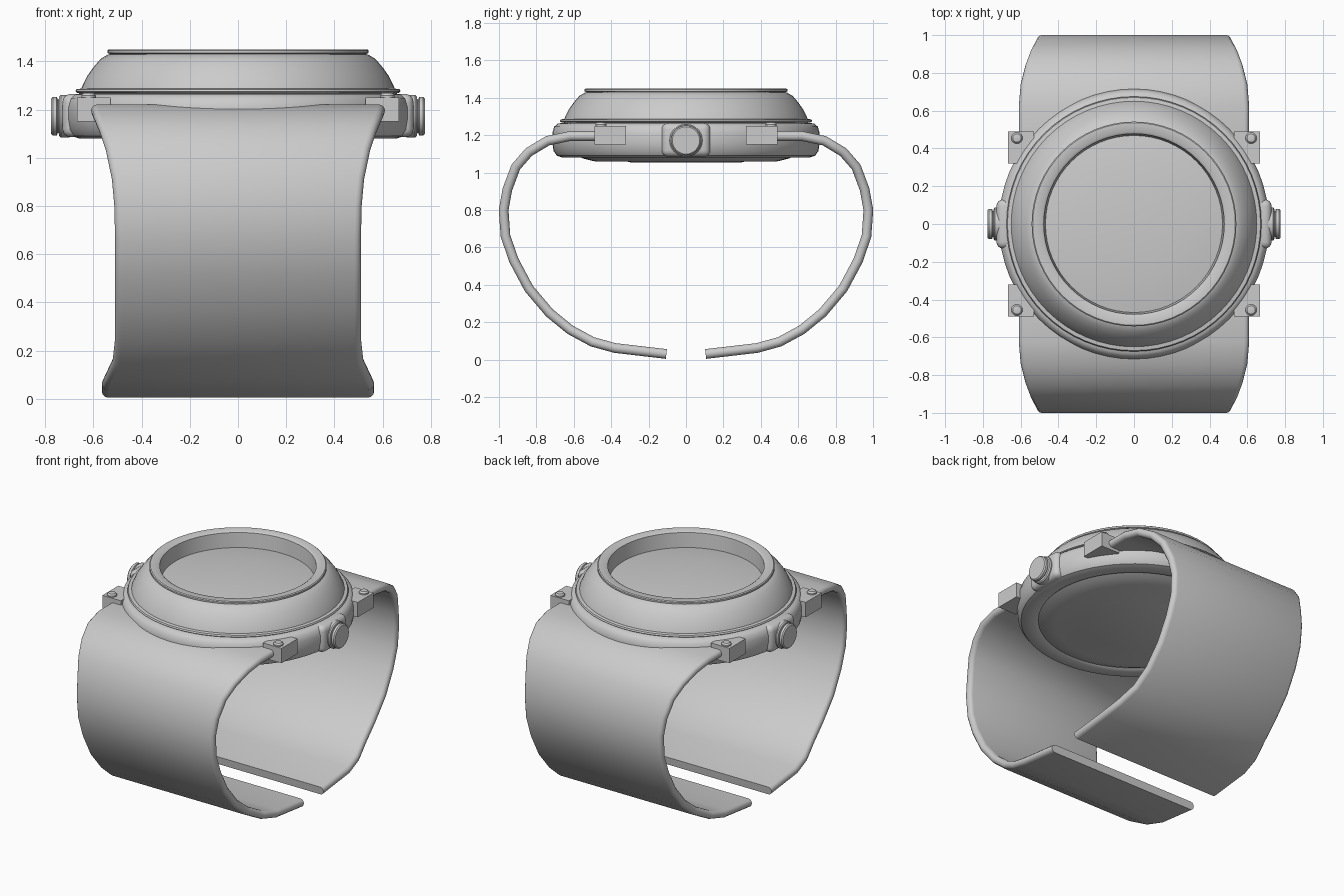
import bpy, bmesh
from math import sin, cos, pi, radians
from mathutils import Vector

if "Cube" in bpy.data.objects:
    bpy.data.objects.remove(bpy.data.objects["Cube"])


def finish(bm, name, smooth=True):
    bmesh.ops.recalc_face_normals(bm, faces=bm.faces)
    me = bpy.data.meshes.new(name)
    bm.to_mesh(me)
    bm.free()
    ob = bpy.data.objects.new(name, me)
    bpy.context.collection.objects.link(ob)
    if smooth:
        bpy.ops.object.select_all(action='DESELECT')
        ob.select_set(True)
        bpy.context.view_layer.objects.active = ob
        bpy.ops.object.shade_smooth_by_angle(angle=radians(35))
    return ob


def lathe(name, profile, n=64, axis='Z', origin=(0, 0, 0), sign=1):
    """Revolve (radius, height) points around an axis; radius 0 closes the end."""
    bm = bmesh.new()
    o = Vector(origin)

    def place(r, h, a):
        p = (r * cos(a), r * sin(a), h) if axis == 'Z' else (sign * h, r * cos(a), r * sin(a))
        return bm.verts.new(o + Vector(p))
    rings = []
    for r, h in profile:
        rings.append([place(0, h, 0)] if r == 0 else
                     [place(r, h, 2 * pi * i / n) for i in range(n)])
    for a, b in zip(rings, rings[1:]):
        for i in range(n):
            j = (i + 1) % n
            if len(a) == 1:
                bm.faces.new((a[0], b[i], b[j]))
            elif len(b) == 1:
                bm.faces.new((a[i], a[j], b[0]))
            else:
                bm.faces.new((a[i], a[j], b[j], b[i]))
    return finish(bm, name)


def box(name, lo, hi, bevel=0.0, segments=1):
    bm = bmesh.new()
    bmesh.ops.create_cube(bm, size=1)
    lo, hi = Vector(lo), Vector(hi)
    for v in bm.verts:
        v.co = (lo + hi) / 2 + v.co * (hi - lo)
    if bevel:
        bmesh.ops.bevel(bm, geom=bm.edges[:], offset=bevel, segments=segments,
                        profile=0.5, affect='EDGES')
    return finish(bm, name, bool(bevel))


# Case body with shallow back plate
lathe("case", [(0, 1.055), (0.30, 1.055), (0.31, 1.058), (0.48, 1.058), (0.55, 1.075),
               (0.585, 1.09), (0.60, 1.08), (0.66, 1.08), (0.69, 1.09), (0.708, 1.115),
               (0.715, 1.16), (0.715, 1.21), (0.705, 1.245), (0.685, 1.262), (0.64, 1.268),
               (0, 1.268)])

# Domed bezel with flange and raised top ring
lathe("bezel", [(0.60, 1.262), (0.665, 1.268), (0.675, 1.275), (0.67, 1.284), (0.65, 1.287),
                (0.645, 1.30), (0.625, 1.34), (0.60, 1.375), (0.57, 1.41), (0.54, 1.428),
                (0.53, 1.43), (0.542, 1.434), (0.542, 1.445), (0.536, 1.45), (0.49, 1.45),
                (0.478, 1.442), (0.468, 1.34), (0.45, 1.33)])

# Slightly domed glass
lathe("glass", [(0.47, 1.345), (0.40, 1.355), (0.30, 1.365), (0.20, 1.371), (0.10, 1.375),
                (0, 1.376)])

# Crowns and lugs, mirrored on both sides
for s, side in ((1, "right"), (-1, "left")):
    xs = sorted((s * 0.60, s * 0.728))
    box("crown_guard_" + side, (xs[0], -0.13, 1.085), (xs[1], 0.13, 1.265), 0.035, 4)
    lathe("crown_" + side, [(0, 0.70), (0.088, 0.70), (0.088, 0.735), (0.082, 0.742),
                            (0.07, 0.744), (0.07, 0.748), (0.08, 0.752), (0.08, 0.768),
                            (0.073, 0.775), (0, 0.775)], 32, 'X', (0, 0, 1.172), s)
    for t, end in ((-1, "front"), (1, "back")):
        xs, ys = sorted((s * 0.53, s * 0.668)), sorted((t * 0.32, t * 0.49))
        box(f"lug_{end}_{side}", (xs[0], ys[0], 1.15), (xs[1], ys[1], 1.25))
        lathe(f"lug_pin_{end}_{side}", [(0, 1.20), (0.03, 1.20), (0.03, 1.258), (0.022, 1.268),
                                        (0, 1.272)], 20, 'Z', (s * 0.62, t * 0.455, 0))

# Strap halves: rounded flat section swept along (y, z, half width)
PATH = [(0.46, 1.195, 0.61), (0.62, 1.195, 0.61), (0.74, 1.17, 0.60), (0.84, 1.11, 0.575),
        (0.91, 1.03, 0.548), (0.955, 0.91, 0.523), (0.975, 0.80, 0.513), (0.965, 0.66, 0.51),
        (0.92, 0.53, 0.51), (0.84, 0.38, 0.51), (0.73, 0.25, 0.51), (0.62, 0.16, 0.52),
        (0.50, 0.095, 0.55), (0.38, 0.062, 0.565), (0.105, 0.03, 0.565)]
HALF = 0.026


def strap(name, t):
    bm = bmesh.new()
    rings = []
    for i, (y, z, w) in enumerate(PATH):
        p, q = PATH[max(i - 1, 0)], PATH[min(i + 1, len(PATH) - 1)]
        d = Vector((q[0] - p[0], q[1] - p[1])).normalized()
        ring = []
        for s in (1, -1):
            for k in range(7):
                a = -pi / 2 + pi * k / 6
                x = s * (w - HALF + HALF * cos(a))
                h = s * HALF * sin(a)
                ring.append(bm.verts.new((x, t * (y - d.y * h), z + d.x * h)))
        rings.append(ring)
    n = len(rings[0])
    for a, b in zip(rings, rings[1:]):
        for i in range(n):
            j = (i + 1) % n
            bm.faces.new((a[i], a[j], b[j], b[i]))
    bm.faces.new(rings[0])
    bm.faces.new(rings[-1])
    return finish(bm, name)


strap("strap_front", -1)
strap("strap_back", 1)
